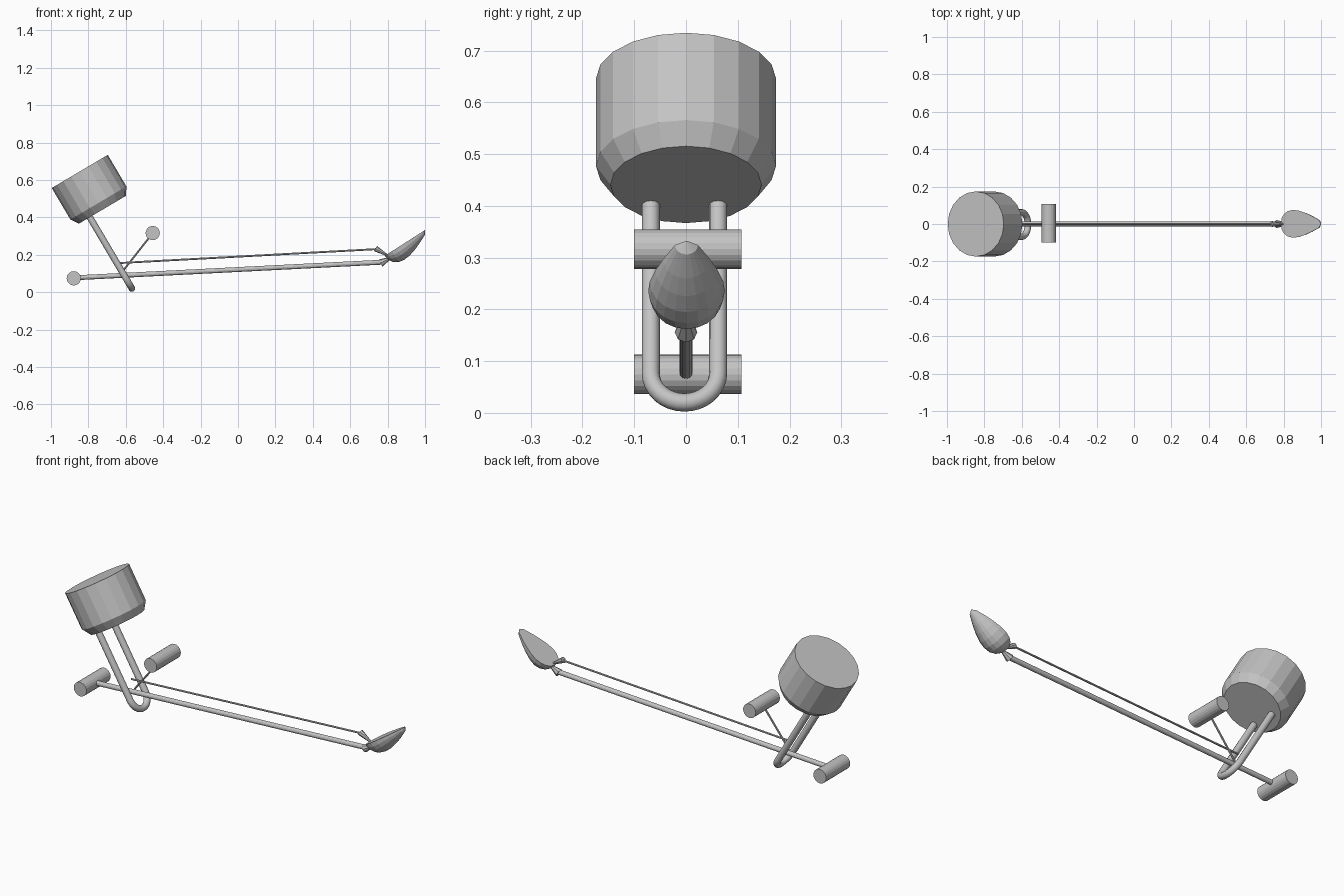
import bpy, bmesh
from math import sin, cos, pi
from mathutils import Vector

cube = bpy.data.objects.get("Cube")
if cube:
    bpy.data.objects.remove(cube)

GREY = (0.55, 0.55, 0.55, 1)
metal = bpy.data.materials.new("plain grey")
metal.use_nodes = True
metal.diffuse_color = GREY
metal.node_tree.nodes["Principled BSDF"].inputs["Base Color"].default_value = GREY


def add_object(name, mesh):
    mesh.materials.clear()
    mesh.materials.append(metal)
    obj = bpy.data.objects.new(name, mesh)
    bpy.context.collection.objects.link(obj)
    return obj


def lathe(name, origin, axis, profile, sides, sweep=2 * pi):
    """Turn (distance, radius) pairs about an axis and close every opening."""
    origin, axis = Vector(origin), Vector(axis).normalized()
    u = Vector((1, 0, 0)) if abs(axis.y) > 0.9 else Vector((0, 1, 0))
    v = axis.cross(u).normalized()
    bm = bmesh.new()
    rings = []
    for i in range(sides + 1):
        a = sweep * i / sides
        out = u * cos(a) + v * sin(a)
        rings.append([bm.verts.new(origin + axis * t + out * r) for t, r in profile])
    for a, b in zip(rings, rings[1:]):
        for k in range(len(profile) - 1):
            bm.faces.new((a[k], a[k + 1], b[k + 1], b[k]))
    bmesh.ops.remove_doubles(bm, verts=bm.verts, dist=1e-5)
    bmesh.ops.holes_fill(bm, edges=bm.edges, sides=0)
    bmesh.ops.recalc_face_normals(bm, faces=bm.faces)
    mesh = bpy.data.meshes.new(name)
    bm.to_mesh(mesh)
    bm.free()
    return add_object(name, mesh)


def rod(name, start, end, r1, r2=None, sides=12):
    axis = Vector(end) - Vector(start)
    return lathe(name, start, axis, [(0, r1), (axis.length, r1 if r2 is None else r2)], sides)


# Tilted drum with a chamfered underside
tilt = Vector((0.509, 0, -0.861))
lathe("drum", (-0.846, 0, 0.646), tilt, [(0, 0.174), (0.196, 0.174), (0.238, 0.146)], 20)

# U-shaped fork hanging from the drum
bend, tip = 0.065, Vector((-0.567, -0.003, 0.02))
centre = tip - tilt * bend
side = Vector((0, bend, 0))
leg = tilt * 0.405
path = [centre + side - leg]
path += [centre + side * cos(pi * i / 16) + tilt * bend * sin(pi * i / 16) for i in range(17)]
path.append(centre - side - leg)
curve = bpy.data.curves.new("fork_path", "CURVE")
curve.dimensions = "3D"
curve.bevel_depth = 0.0175
curve.bevel_resolution = 4
curve.use_fill_caps = True
spline = curve.splines.new("POLY")
spline.points.add(len(path) - 1)
for point, co in zip(spline.points, path):
    point.co = (*co, 1)
temp = bpy.data.objects.new("fork_path", curve)
fork_mesh = bpy.data.meshes.new_from_object(temp)
bpy.data.objects.remove(temp)
fork_mesh.polygons.foreach_set("use_smooth", [len(p.vertices) == 4 for p in fork_mesh.polygons])
add_object("fork", fork_mesh)

# Crosswise rollers
for name, x, z in (("rear_roller", -0.878, 0.0745), ("upper_roller", -0.456, 0.3165)):
    rod(name, (x, -0.1, z), (x, 0.107, z), 0.038, sides=20)

# Long arm, thin control rod and roller brace
rod("main_arm", (-0.878, 0, 0.077), (0.775, 0, 0.161), 0.013)
rod("control_rod", (-0.64, 0, 0.156), (0.745, 0, 0.231), 0.005, sides=8)
rod("roller_brace", (-0.62, 0, 0.108), (-0.456, 0, 0.3165), 0.005, sides=8)

# Pointed connectors that meet the scoop
rod("upper_connector", (0.735, 0, 0.234), (0.805, 0, 0.194), 0.016, 0.004, 8)
rod("lower_connector", (0.762, 0, 0.156), (0.82, 0, 0.186), 0.022, 0.004, 8)

# Scoop: lower half of an egg with a flat top
egg = [(0, 0), (0.005, 0.03), (0.02, 0.052), (0.045, 0.068), (0.075, 0.074),
       (0.11, 0.071), (0.15, 0.06), (0.19, 0.045), (0.24, 0.022), (0.255, 0)]
lathe("scoop", (0.785, 0.001, 0.195), (0.842, 0, 0.54), egg, 10, -pi)
